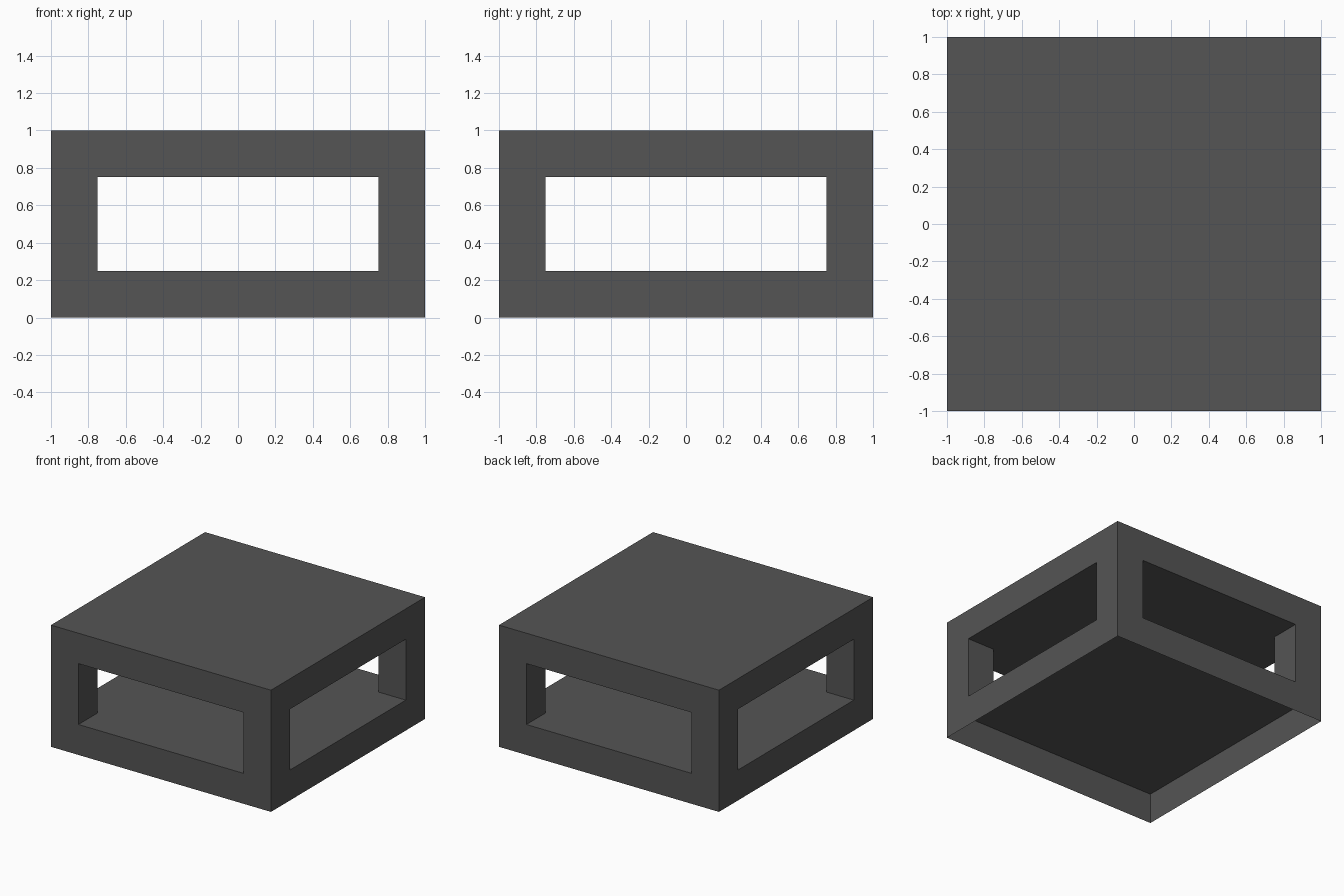
import bpy
import bmesh

default = bpy.data.objects.get("Cube")
if default:
    bpy.data.objects.remove(default, do_unlink=True)

GREY = (0.09, 0.09, 0.09, 1.0)
grey = bpy.data.materials.new("dark_grey")
grey.use_nodes = True
grey.diffuse_color = GREY
grey.node_tree.nodes["Principled BSDF"].inputs["Base Color"].default_value = GREY


def box(name, low, high, open_bottom=False, open_top=False):
    """Box between two corners, optionally without its end faces."""
    bm = bmesh.new()
    bmesh.ops.create_cube(bm, size=1)
    for v in bm.verts:
        v.co = [h if c > 0 else l for c, l, h in zip(v.co, low, high)]
    bm.normal_update()
    ends = [f for f in bm.faces
            if (open_bottom and f.normal.z < -0.5) or (open_top and f.normal.z > 0.5)]
    bmesh.ops.delete(bm, geom=ends, context='FACES')
    mesh = bpy.data.meshes.new(name)
    bm.to_mesh(mesh)
    bm.free()
    mesh.materials.append(grey)
    obj = bpy.data.objects.new(name, mesh)
    bpy.context.collection.objects.link(obj)
    return obj


HALF, THICK, HEIGHT = 1.0, 0.25, 1.0
INNER = HALF - THICK

# Hollow base, open underneath, and the closed top slab
box("base_shell", (-HALF, -HALF, 0), (HALF, HALF, THICK), open_bottom=True)
box("top_slab", (-HALF, -HALF, HEIGHT - THICK), (HALF, HALF, HEIGHT))

# Four square corner posts; their hidden ends are left off
for side, sx in (("left", 1), ("right", -1)):
    for end, sy in (("front", -1), ("back", 1)):
        x = sorted((sx * INNER, sx * HALF))
        y = sorted((sy * INNER, sy * HALF))
        box(f"{end}_{side}_post", (x[0], y[0], THICK), (x[1], y[1], HEIGHT - THICK),
            open_bottom=True, open_top=True)
